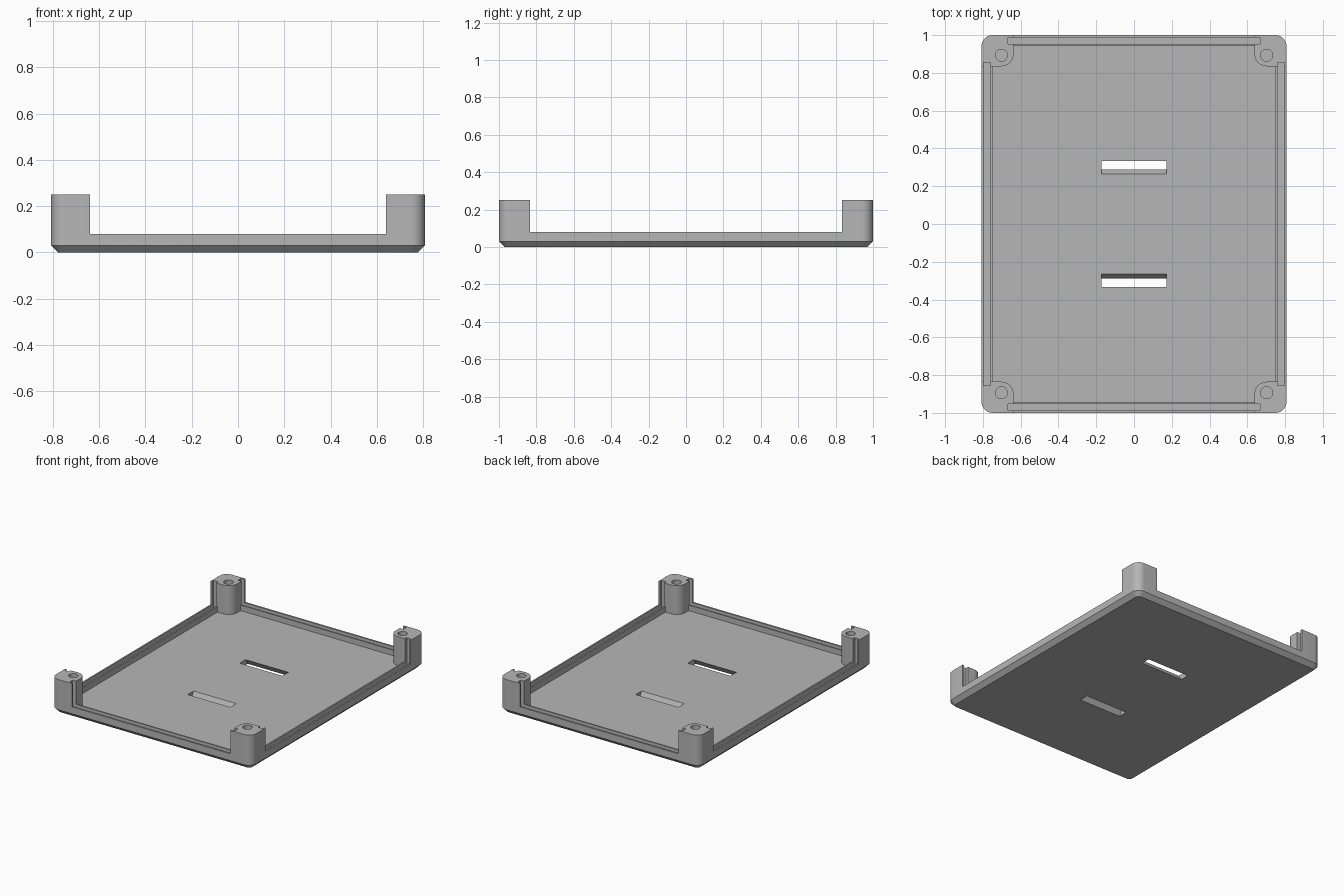
import bpy
import bmesh
import math

old = bpy.data.objects.get("Cube")
if old:
    bpy.data.objects.remove(old, do_unlink=True)

# Main dimensions
HX, HY = 0.807, 1.0        # outer half sizes
TOP, RIM, FLOOR = 0.25, 0.08, 0.04
CHAMFER, RADIUS = 0.03, 0.058
PX, PY = 0.638, 0.835      # inner edges of the corner posts
SIGNS = (-1, 1)

grey = bpy.data.materials.new("grey plastic")
grey.use_nodes = True
grey.diffuse_color = (0.47, 0.47, 0.47, 1)
grey.node_tree.nodes["Principled BSDF"].inputs["Base Color"].default_value = (0.47, 0.47, 0.47, 1)


def loft(name, rings):
    """Closed solid through rings of matching 3D points."""
    bm = bmesh.new()
    loops = [[bm.verts.new(p) for p in ring] for ring in rings]
    n = len(loops[0])
    for a, b in zip(loops, loops[1:]):
        for i in range(n):
            j = (i + 1) % n
            bm.faces.new((a[i], a[j], b[j], b[i]))
    bm.faces.new(loops[0][::-1])
    bm.faces.new(loops[-1])
    bmesh.ops.recalc_face_normals(bm, faces=bm.faces)
    mesh = bpy.data.meshes.new(name)
    bm.to_mesh(mesh)
    bm.free()
    mesh.materials.append(grey)
    obj = bpy.data.objects.new(name, mesh)
    bpy.context.collection.objects.link(obj)
    return obj


def arc(cx, cy, r, start, end, steps=10):
    return [(cx + r * math.cos(math.radians(start + (end - start) * i / steps)),
             cy + r * math.sin(math.radians(start + (end - start) * i / steps)))
            for i in range(steps + 1)]


def rounded_rect(hx, hy, r):
    pts = []
    for sx, sy, a in ((1, 1, 0), (-1, 1, 90), (-1, -1, 180), (1, -1, 270)):
        pts += arc(sx * (hx - r), sy * (hy - r), r, a, a + 90)
    return pts


def at(points, z):
    return [(x, y, z) for x, y in points]


def prism(name, points, z0, z1):
    return loft(name, [at(points, z0), at(points, z1)])


def box(name, x0, x1, y0, y1, z0, z1):
    return prism(name, [(x0, y0), (x1, y0), (x1, y1), (x0, y1)], z0, z1)


# Solid block with a chamfered underside
tray = loft("case_base", [
    at(rounded_rect(HX - CHAMFER, HY - CHAMFER, RADIUS - CHAMFER), 0),
    at(rounded_rect(HX, HY, RADIUS), CHAMFER),
    at(rounded_rect(HX, HY, RADIUS), TOP)])

cutters = []

# Inner cavity: a cross that leaves a rounded post in each corner
IX, IY, PR = 0.75, 0.942, 0.065
quarter = [(IX, PY)] + arc(PX + PR, PY + PR, PR, 270, 180) + [(PX, IY)]
cross = (quarter
         + [(-x, y) for x, y in reversed(quarter)]
         + [(-x, -y) for x, y in quarter]
         + [(x, -y) for x, y in reversed(quarter)])
cutters.append(prism("cavity_cutter", cross, FLOOR, 0.4))

# Openings between the posts, above the low rim
cutters.append(box("front_back_cutter", -PX, PX, -1.2, 1.2, RIM, 0.4))
cutters.append(box("side_cutter", -1.2, 1.2, -PY, PY, RIM, 0.4))

for s in SIGNS:
    # Panel grooves along the rim and up the posts
    y0, y1 = sorted((s * 0.952, s * 0.987))
    cutters.append(box("end_groove_cutter", -0.666, 0.666, y0, y1, 0.05, 0.4))
    x0, x1 = sorted((s * 0.761, s * 0.796))
    cutters.append(box("side_groove_cutter", x0, x1, -0.856, 0.856, 0.05, 0.4))

    # Slanted strap slots through the floor
    rings = []
    for z in (-0.02, 0.06):
        shift = (FLOOR - z) * 0.62
        rings.append([(x, s * (y + shift), z) for x, y in
                      ((-0.172, 0.265), (0.172, 0.265), (0.172, 0.333), (-0.172, 0.333))])
    cutters.append(loft("slot_cutter", rings))

    # Blind screw holes in the posts
    for t in SIGNS:
        ring = arc(s * 0.702, t * 0.893, 0.032, 0, 360, 32)[:-1]
        cutters.append(prism("screw_hole_cutter", ring, 0.05, 0.4))

# Apply the cuts one after another
bpy.ops.object.select_all(action='DESELECT')
tray.select_set(True)
bpy.context.view_layer.objects.active = tray
for cutter in cutters:
    cutter.hide_render = True
    mod = tray.modifiers.new("cut", 'BOOLEAN')
    mod.operation = 'DIFFERENCE'
    mod.solver = 'EXACT'
    mod.object = cutter
    bpy.ops.object.modifier_apply(modifier=mod.name)
    bpy.data.objects.remove(cutter, do_unlink=True)

bpy.ops.object.shade_smooth_by_angle(angle=math.radians(30))
